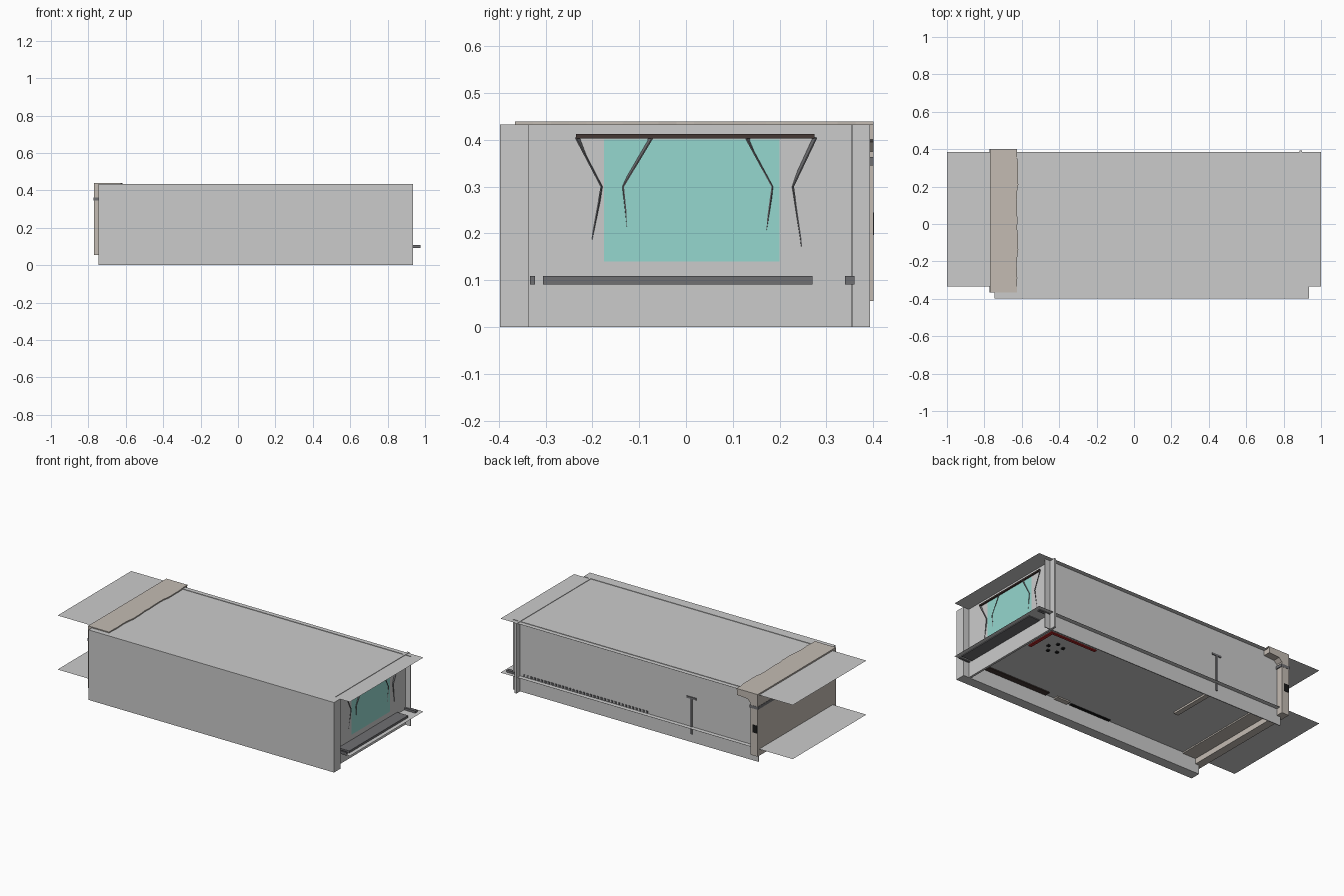
import bpy, bmesh, math, random

if "Cube" in bpy.data.objects:
    bpy.data.objects.remove(bpy.data.objects["Cube"])
random.seed(4)


def mat(name, rgb):
    m = bpy.data.materials.new(name)
    m.diffuse_color = (*rgb, 1)
    m.use_nodes = True
    m.node_tree.nodes["Principled BSDF"].inputs["Base Color"].default_value = m.diffuse_color
    return m


BEIGE = mat("beige", (0.55, 0.50, 0.45))
TEAL = mat("teal_glass", (0.30, 0.68, 0.62))
BROWN = mat("dark_brown", (0.06, 0.04, 0.035))
GREY = mat("mid_grey", (0.16, 0.16, 0.17))
BLACK = mat("black", (0.01, 0.01, 0.01))
RED = mat("red", (0.45, 0.02, 0.02))


def finish(name, bm, m=None):
    bmesh.ops.recalc_face_normals(bm, faces=bm.faces)
    me = bpy.data.meshes.new(name)
    bm.to_mesh(me)
    bm.free()
    ob = bpy.data.objects.new(name, me)
    bpy.context.collection.objects.link(ob)
    if m:
        me.materials.append(m)
    return ob


def box(name, x, y, z, m=None):
    bm = bmesh.new()
    bmesh.ops.create_cube(bm, size=1)
    for v in bm.verts:
        for i, (a, b) in enumerate((x, y, z)):
            v.co[i] = (a + b) / 2 + v.co[i] * (b - a)
    return finish(name, bm, m)


def extrude(name, pts, vec, m=None):
    """Closed profile of 3D points swept along vec."""
    bm = bmesh.new()
    f = bm.faces.new([bm.verts.new(p) for p in pts])
    r = bmesh.ops.extrude_face_region(bm, geom=[f])
    bmesh.ops.translate(bm, vec=vec,
                        verts=[g for g in r["geom"] if isinstance(g, bmesh.types.BMVert)])
    return finish(name, bm, m)


def plane(name, z):
    bm = bmesh.new()
    bm.faces.new([bm.verts.new(p) for p in
                  ((-1, -.335, z), (1, -.335, z), (1, .385, z), (-1, .385, z))])
    return finish(name, bm)


# Room shell: single-sheet floor and ceiling, walls
plane("ceiling", .430)
plane("floor", .096)
box("front_wall", (-.745, .935), (-.397, -.335), (0, .433))
box("back_wall", (-.745, .935), (.352, .357), (0, .433))
box("window_wall", (.885, .898), (-.335, .393), (0, .433))

# Window pane, curtain rod
box("window_pane", (.884, .900), (-.175, .20), (.14, .40), TEAL)
box("curtain_rod", (.872, .908), (-.235, .275), (.403, .412), BROWN)


# Tied-back curtains, their edges curl out through the wall
def curtain(name, rows):
    n = 8
    bm = bmesh.new()
    grid = []
    for z, a, b, edge in rows:
        grid.append([bm.verts.new((.875 + (edge - .875) * abs(2 * i / n - 1) ** 4,
                                   a + (b - a) * i / n, z)) for i in range(n + 1)])
    for r0, r1 in zip(grid, grid[1:]):
        for i in range(n):
            bm.faces.new((r0[i], r0[i + 1], r1[i + 1], r1[i]))
    ob = finish(name, bm, GREY)
    s = ob.modifiers.new("thickness", "SOLIDIFY")
    s.thickness = .003


curtain("curtain_front", [(.405, -.235, -.072, .906), (.30, -.18, -.135, .904),
                          (.19, -.20, -.124, .899), (.12, -.21, -.12, .88)])
curtain("curtain_back", [(.405, .128, .278, .906), (.30, .185, .228, .904),
                         (.175, .168, .246, .899), (.12, .165, .25, .88)])

# Threshold slabs outside the window wall
for i, (a, b) in enumerate(((-.333, -.322), (-.305, .27), (.34, .36))):
    box(f"threshold_{i}", (.90, .975), (a, b), (.091, .109), GREY)

# End wall with overhanging header, L-shaped section
sec = [(-.77, .055), (-.72, .055), (-.72, .375), (-.70, .395), (-.63, .40),
       (-.63, .437), (-.77, .437)]
extrude("end_wall_header", [(x, -.365, z) for x, z in sec], (0, .765, 0), BEIGE)

# Slightly ragged cap along the header
edge = [(-.622 + random.uniform(-.006, .004), -.365 + .765 * i / 20) for i in range(21)]
extrude("header_cap", [(-.77, -.365, .432), *[(x, y, .432) for x, y in edge], (-.77, .4, .432)],
        (0, 0, .007), BEIGE)
box("end_wall_band", (-.772, -.715), (-.366, .401), (.345, .363), GREY)
box("end_wall_screen", (-.768, -.735), (.30, .4015), (.197, .245), BLACK)
box("end_wall_cabinet", (-.72, -.63), (-.335, .352), (.088, .18), BEIGE)

# Pole with crossbar on the back wall
box("pole", (-.296, -.282), (.345, .362), (.05, .28), GREY)
box("pole_crossbar", (-.322, -.256), (.345, .362), (.268, .28), GREY)

# Row of small pegs along the back skirting
for i in range(36):
    x = .01 + i * .024
    box(f"skirting_peg_{i}", (x, x + .012), (.345, .361), (.098, .112), GREY)

# Furniture standing through the floor
box("front_cabinet", (.35, .79), (-.335, -.30), (.090, .20), BROWN)
box("front_box", (.20, .29), (-.335, -.305), (.088, .16), BEIGE)
box("front_shelf", (-.10, .18), (-.335, -.318), (.092, .20), BLACK)
box("bed_base", (-.34, -.31), (-.03, .27), (.085, .14), BEIGE)
box("desk_side_long", (.45, .77), (.20, .217), (.090, .18), RED)
box("desk_side_short", (.75, .77), (.02, .217), (.090, .18), RED)

# Five-footed swivel chair
for i in range(5):
    a = math.tau * i / 5
    x, y = .64 + .045 * math.cos(a), .09 + .045 * math.sin(a)
    box(f"chair_foot_{i}", (x - .008, x + .008), (y - .008, y + .008), (.088, .11), BLACK)
box("chair_post", (.633, .647), (.083, .097), (.10, .18), BLACK)
box("chair_seat", (.59, .69), (.04, .14), (.18, .20), BLACK)
